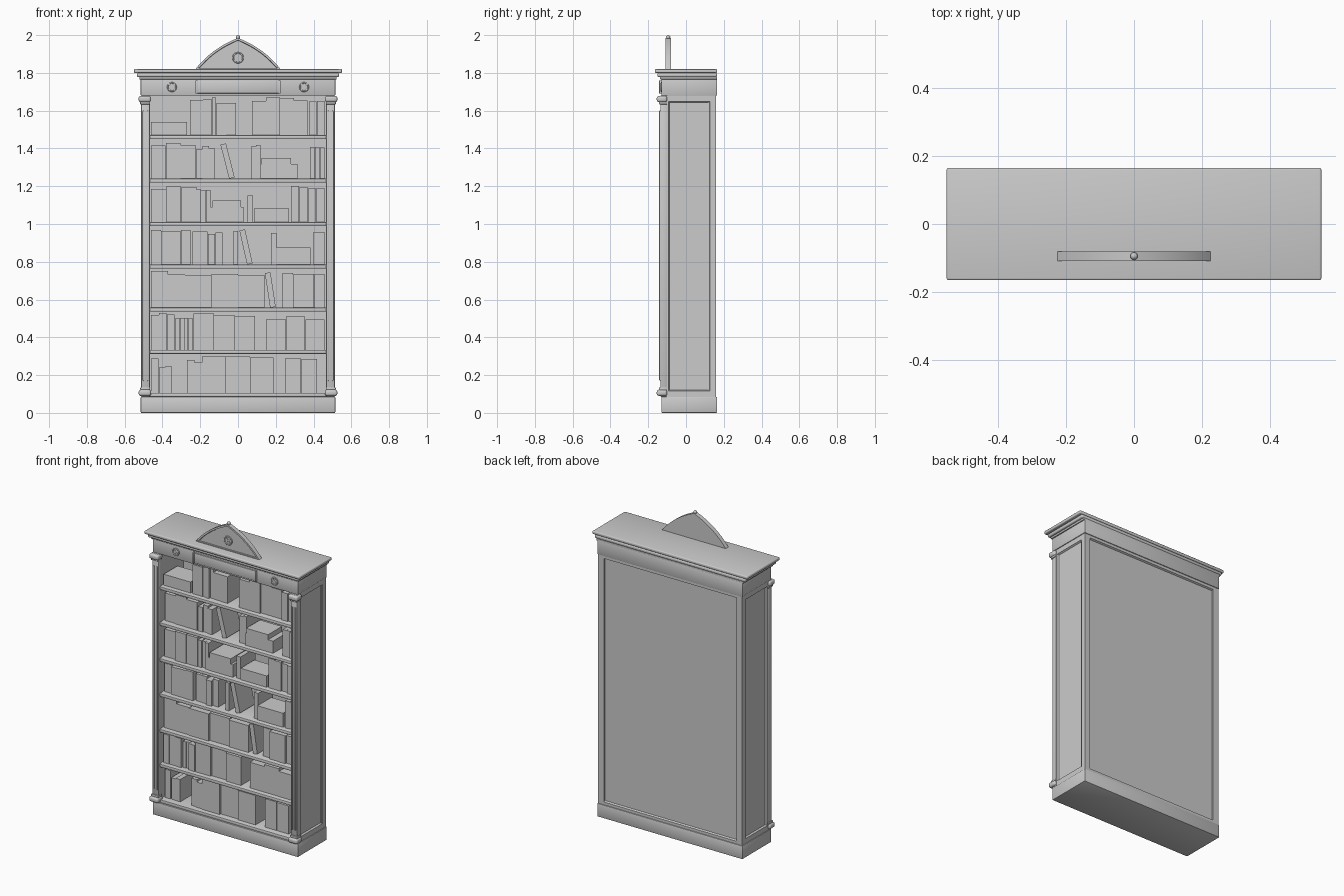
import bpy, bmesh, math, random
from mathutils import Vector, Matrix

if "Cube" in bpy.data.objects:
    bpy.data.objects.remove(bpy.data.objects["Cube"])

random.seed(4)
GREY = bpy.data.materials.new("grey")
GREY.diffuse_color = (0.6, 0.6, 0.6, 1)
GREY.use_nodes = True
GREY.node_tree.nodes["Principled BSDF"].inputs["Base Color"].default_value = GREY.diffuse_color


def finish(bm, name, smooth=True):
    bmesh.ops.recalc_face_normals(bm, faces=bm.faces)
    mesh = bpy.data.meshes.new(name)
    bm.to_mesh(mesh)
    bm.free()
    mesh.materials.append(GREY)
    ob = bpy.data.objects.new(name, mesh)
    bpy.context.collection.objects.link(ob)
    if smooth:
        bpy.ops.object.select_all(action='DESELECT')
        ob.select_set(True)
        bpy.context.view_layer.objects.active = ob
        bpy.ops.object.shade_smooth_by_angle(angle=math.radians(35))
    return ob


def add_box(bm, x0, x1, y0, y1, z0, z1):
    m = Matrix.Translation(((x0 + x1) / 2, (y0 + y1) / 2, (z0 + z1) / 2)) \
        @ Matrix.Diagonal((x1 - x0, y1 - y0, z1 - z0, 1))
    return bmesh.ops.create_cube(bm, size=1, matrix=m)["verts"]


def box(name, x0, x1, y0, y1, z0, z1, bevel=0, segments=2):
    bm = bmesh.new()
    add_box(bm, x0, x1, y0, y1, z0, z1)
    if bevel:
        bmesh.ops.bevel(bm, geom=bm.edges[:], offset=bevel, segments=segments,
                        profile=0.5, affect='EDGES')
    return finish(bm, name, bool(bevel))


def panelled_box(name, direction, margin, dims):
    """Box with a moulded, sunken panel in the face looking along direction."""
    bm = bmesh.new()
    add_box(bm, *dims)
    face = max(bm.faces, key=lambda f: f.normal.dot(Vector(direction)))
    bmesh.ops.inset_region(bm, faces=[face], thickness=margin)
    bmesh.ops.inset_region(bm, faces=[face], thickness=0.008, depth=-0.01)
    return finish(bm, name, False)


def rosette(name, x, y, z, r):
    """Ring with a cross inside, facing the front."""
    bpy.ops.mesh.primitive_torus_add(major_radius=r, minor_radius=0.004, major_segments=32,
                                     minor_segments=8, location=(x, y, z),
                                     rotation=(math.pi / 2, 0, 0))
    ring = bpy.context.object
    ring.name = name + "_ring"
    ring.data.materials.append(GREY)
    bpy.ops.object.shade_smooth()
    for tilt in (math.pi / 4, -math.pi / 4):
        bar = box(name + "_bar", -r, r, -0.003, 0.003, -0.004, 0.004)
        bar.location = (x, y, z)
        bar.rotation_euler.y = tilt


# Carcass
box("plinth", -0.515, 0.515, -0.13, 0.165, 0, 0.085, 0.004)
box("frieze", -0.515, 0.515, -0.13, 0.165, 1.68, 1.775, 0.004)
panelled_box("back_panel", (0, 1, 0), 0.025, (-0.505, 0.505, 0.12, 0.16, 0.085, 1.68))
for s, side in ((-1, "left"), (1, "right")):
    xs = sorted((s * 0.47, s * 0.51))
    panelled_box(side + "_side", (s, 0, 0), 0.045, (*xs, -0.125, 0.16, 0.085, 1.68))

    # Pilaster with raised flutes, capital and foot
    xs = sorted((s * 0.467, s * 0.513))
    box(side + "_pilaster", *xs, -0.135, -0.1, 0.085, 1.68, 0.003)
    for cx in (0.478, 0.502):
        box(side + "_flute", s * cx - 0.005, s * cx + 0.005, -0.142, -0.13, 0.17, 1.6, 0.004)
    for part, z in (("capital", 1.645), ("foot", 0.09)):
        xs = sorted((s * 0.46, s * 0.526))
        box(side + "_" + part, *xs, -0.155, -0.1, z, z + 0.033, 0.012, 4)
        xs = sorted((s * 0.465, s * 0.518))
        zc = z - 0.012 if part == "capital" else z + 0.03
        box(side + "_" + part + "_collar", *xs, -0.143, -0.1, zc, zc + 0.015, 0.004)
    rosette(side + "_rosette", s * 0.35, -0.13, 1.725, 0.022)

# Cornice, stepped
box("cornice_cove", -0.522, 0.522, -0.138, 0.165, 1.765, 1.78, 0.005)
box("cornice_lower", -0.535, 0.535, -0.152, 0.165, 1.778, 1.8, 0.008, 3)
box("cornice_top", -0.55, 0.55, -0.165, 0.165, 1.8, 1.82, 0.006, 3)

# Frieze name plate with end strips
box("frieze_plate", -0.215, 0.215, -0.137, -0.12, 1.692, 1.757, 0.002)
for s in (-1, 1):
    box("plate_end", s * 0.22 - 0.005, s * 0.22 + 0.005, -0.142, -0.12, 1.69, 1.76, 0.002)

# Arched pediment with raised rim
arc = []
for i in range(13):
    t = i / 12
    arc.append((0.225 * (1 - t) ** 2 + 0.28 * t * (1 - t),
                1.82 * (1 - t) ** 2 + 3.86 * t * (1 - t) + 1.985 * t * t))
outline = arc + [(-x, z) for x, z in reversed(arc[:-1])]
bm = bmesh.new()
front = bm.faces.new([bm.verts.new((x, -0.108, z)) for x, z in outline])
back = bmesh.ops.extrude_face_region(bm, geom=[front])["geom"]
bmesh.ops.translate(bm, vec=(0, 0.028, 0), verts=[v for v in back if isinstance(v, bmesh.types.BMVert)])
bmesh.ops.recalc_face_normals(bm, faces=bm.faces)
face = min((f for f in bm.faces if len(f.verts) > 4), key=lambda f: f.calc_center_median().y)
bmesh.ops.inset_region(bm, faces=[face], thickness=0.011)
bmesh.ops.inset_region(bm, faces=[face], thickness=0.002, depth=-0.009)
finish(bm, "pediment")
rosette("pediment_rosette", 0, -0.1, 1.88, 0.026)
bpy.ops.mesh.primitive_uv_sphere_add(segments=16, ring_count=10, radius=0.011, location=(0, -0.094, 1.989))
bpy.context.object.name = "finial"
bpy.context.object.data.materials.append(GREY)
bpy.ops.object.shade_smooth()

# Shelf tops, from the top down
SHELVES = [1.47, 1.24, 1.01, 0.785, 0.557, 0.334, 0.106]
for z in SHELVES:
    box("shelf", -0.475, 0.475, -0.125, 0.125, z - 0.021, z, 0.005)


# Rows of upright books: start, end, count, height
ROWS = [
    [(-.255, -.185, 1, .195), (-.185, -.115, 3, .195), (-.115, -.01, 2, .175),
     (.075, .37, 4, .19), (.375, .46, 2, .175)],
    [(-.46, -.225, 3, .185), (-.22, -.12, 3, .165), (.07, .12, 2, .17), (.38, .46, 3, .17)],
    [(-.46, -.22, 3, .185), (-.22, -.145, 3, .175), (.05, .08, 1, .145), (.28, .46, 4, .185)],
    [(-.46, -.25, 4, .18), (-.24, -.08, 4, .165), (-.025, 0, 1, .17), (.175, .205, 1, .16),
     (.4, .46, 2, .18)],
    [(-.46, -.28, 2, .185), (-.28, .14, 3, .18), (.235, .46, 4, .185)],
    [(-.46, -.335, 3, .185), (-.33, -.24, 4, .17), (-.235, .09, 3, .185), (.15, .46, 3, .17)],
    [(-.46, -.42, 1, .18), (-.415, -.35, 2, .14), (-.27, -.19, 2, .17), (-.19, .19, 3, .185),
     (.25, .42, 2, .18)],
]
for shelf, (z, rows) in enumerate(zip(SHELVES, ROWS)):
    bm = bmesh.new()
    for x0, x1, n, h in rows:
        w = (x1 - x0) / n
        for i in range(n):
            y = -0.09 + random.uniform(-0.008, 0.008)
            top = z + h + random.uniform(-0.01, 0.01)
            add_box(bm, x0 + i * w, x0 + (i + 1) * w - 0.001, y, y + 0.15, z, top)
    finish(bm, "upright_books_%d" % (shelf + 1), False)

# Books lying flat: shelf, start, end, bottom, top
for k, x0, x1, b, t in [(0, -.46, -.27, 0, .07), (1, .12, .315, 0, .078), (1, .125, .28, .078, .11),
                        (2, -.145, .03, 0, .08), (2, -.135, .015, .08, .115), (2, .085, .27, 0, .073),
                        (3, .205, .385, 0, .05), (3, .205, .385, .05, .09)]:
    box("flat_book", x0, x1, -0.095, 0.045, SHELVES[k] + b, SHELVES[k] + t)

# Books leaning to the left: shelf, foot, tilt
for k, x, tilt in [(1, -.047, -.25), (3, .048, -.22), (4, .17, -.15)]:
    book = box("leaning_book", 0, 0.03, -0.09, 0.06, 0, 0.185)
    book.location = (x, 0, SHELVES[k])
    book.rotation_euler.y = tilt
